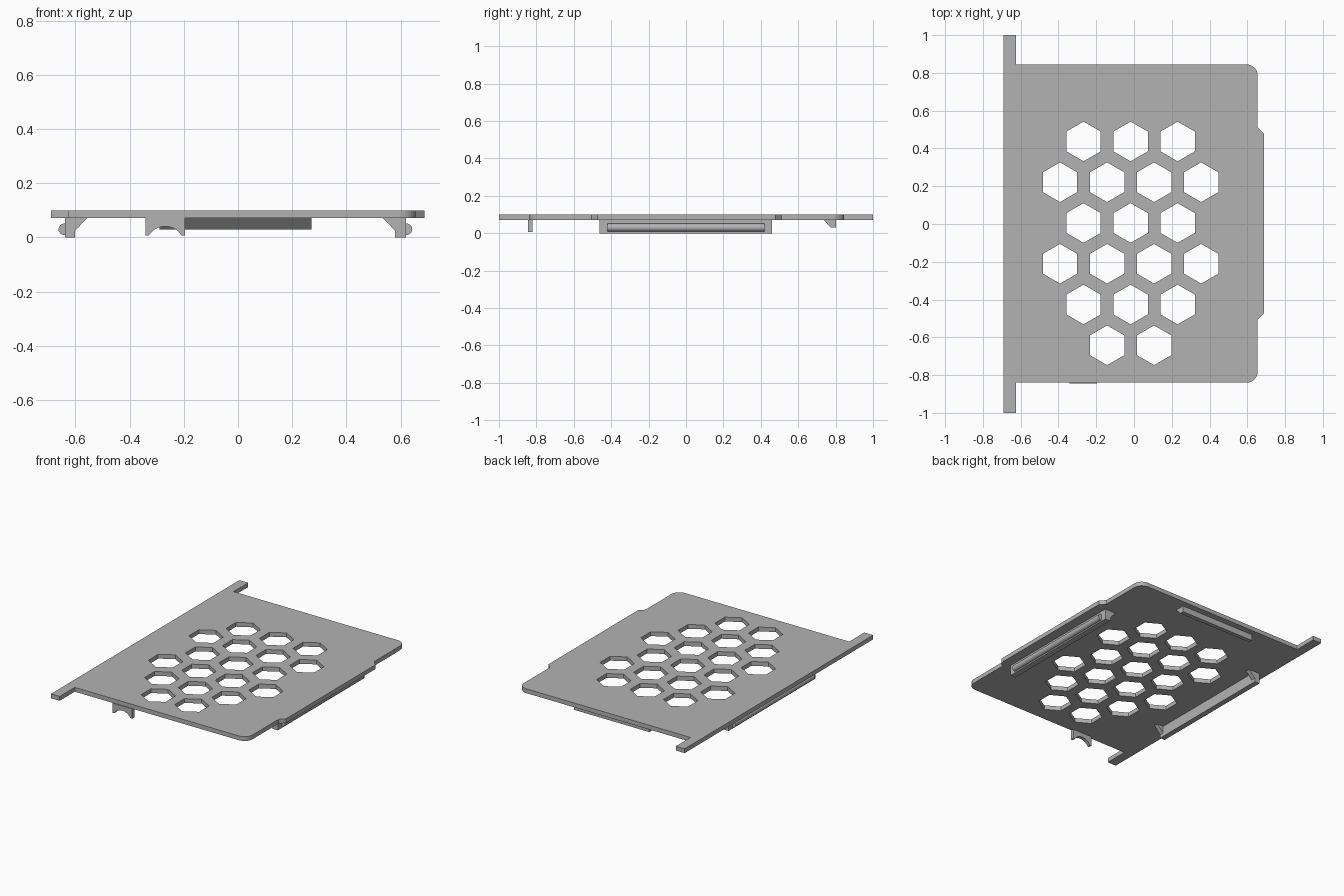
import bpy
from math import sin, cos, pi, radians
from mathutils import Matrix, Vector

cube = bpy.data.objects.get("Cube")
if cube:
    bpy.data.objects.remove(cube)

grey = bpy.data.materials.new("plain grey")
grey.use_nodes = True
colour = (0.45, 0.45, 0.45, 1)
grey.diffuse_color = colour
grey.node_tree.nodes["Principled BSDF"].inputs["Base Color"].default_value = colour

# Axis frames: columns are profile u, profile v, extrusion direction
ALONG_Z = Matrix.Identity(4)
ALONG_Y = Matrix(((1, 0, 0, 0), (0, 0, 1, 0), (0, 1, 0, 0), (0, 0, 0, 1)))
ALONG_X = Matrix(((0, 0, 1, 0), (1, 0, 0, 0), (0, 1, 0, 0), (0, 0, 0, 1)))


def arc(cx, cy, r, start, end, steps):
    angles = [radians(start + (end - start) * i / steps) for i in range(steps + 1)]
    return [(cx + r * cos(a), cy + r * sin(a)) for a in angles]


def extrude(name, outlines, frame, low, high):
    """Fill the first outline, cut the others out as holes, and extrude from low to high."""
    curve = bpy.data.curves.new(name, "CURVE")
    curve.dimensions = "2D"
    curve.fill_mode = "BOTH"
    curve.extrude = (high - low) / 2
    for points in outlines:
        spline = curve.splines.new("POLY")
        spline.points.add(len(points) - 1)
        for point, (u, v) in zip(spline.points, points):
            point.co = (u, v, 0, 1)
        spline.use_cyclic_u = True
    temp = bpy.data.objects.new(name, curve)
    bpy.context.collection.objects.link(temp)
    graph = bpy.context.evaluated_depsgraph_get()
    mesh = bpy.data.meshes.new_from_object(temp.evaluated_get(graph))
    bpy.data.objects.remove(temp)
    bpy.data.curves.remove(curve)

    mesh.transform(frame @ Matrix.Translation((0, 0, (low + high) / 2)))
    if frame.determinant() < 0:
        mesh.flip_normals()
    mesh.materials.clear()
    mesh.materials.append(grey)
    mesh.shade_flat()
    obj = bpy.data.objects.new(name, mesh)
    bpy.context.collection.objects.link(obj)
    return obj


# Panel outline: long rear strip, rounded free corners, chamfered tab
outline = [(-0.69, 1), (-0.69, -1), (-0.625, -1), (-0.625, -0.84)]
outline += arc(0.595, -0.78, 0.06, -90, 0, 8)
outline += [(0.655, -0.505), (0.688, -0.472), (0.688, 0.478), (0.655, 0.511)]
outline += arc(0.595, 0.785, 0.06, 0, 90, 8)
outline += [(-0.625, 0.845), (-0.625, 1)]

# Honeycomb vents, rows from back to front
holes = []
for row, count in enumerate((3, 4, 3, 4, 3, 2)):
    for i in range(count):
        x = -0.018 + 0.249 * (i - (count - 1) / 2)
        y = 0.437 - 0.2158 * row
        holes.append(arc(x, y, 0.105, 30, 330, 5))
extrude("vent_panel", [outline] + holes, ALONG_Z, 0.071, 0.1)

# Side latches: wall, end gussets and a rounded snap bead
for side, outer, inner in (("left", 0.62, 0.58), ("right", -0.639, -0.602)):
    s = 1 if outer > 0 else -1
    wall = [(inner, 0), (outer, 0), (outer, 0.072), (inner, 0.072)]
    extrude(side + "_latch_wall", [wall], ALONG_Y, -0.463, 0.46)
    gusset = [(inner, 0.024), (inner, 0.072), (inner - s * 0.046, 0.072)]
    for end, y in (("front", -0.463), ("back", 0.43)):
        extrude(f"{side}_latch_{end}_gusset", [gusset], ALONG_Y, y, y + 0.03)
    bead = extrude(side + "_latch_bead", [arc(outer + s * 0.002, 0.03, 0.021, 0, 345, 23)],
                   ALONG_Y, -0.42, 0.42)
    bpy.context.view_layer.objects.active = bead
    bead.select_set(True)
    bpy.ops.object.shade_smooth_by_angle(angle=radians(40))
    bead.select_set(False)

# Front clip with an arched underside
clip = [(-0.195, 0.007), (-0.195, 0.072), (-0.342, 0.072), (-0.342, 0.007), (-0.33, 0.007)]
clip += arc(-0.2685, -0.03, 0.071, 149, 31, 14)
clip += [(-0.207, 0.007)]
extrude("front_clip", [clip], ALONG_Y, -0.845, -0.822)

# Back catch with a sloping front
catch = [(0.735, 0.072), (0.775, 0.03), (0.803, 0.03), (0.803, 0.072)]
extrude("back_catch", [catch], ALONG_X, -0.29, 0.272)
